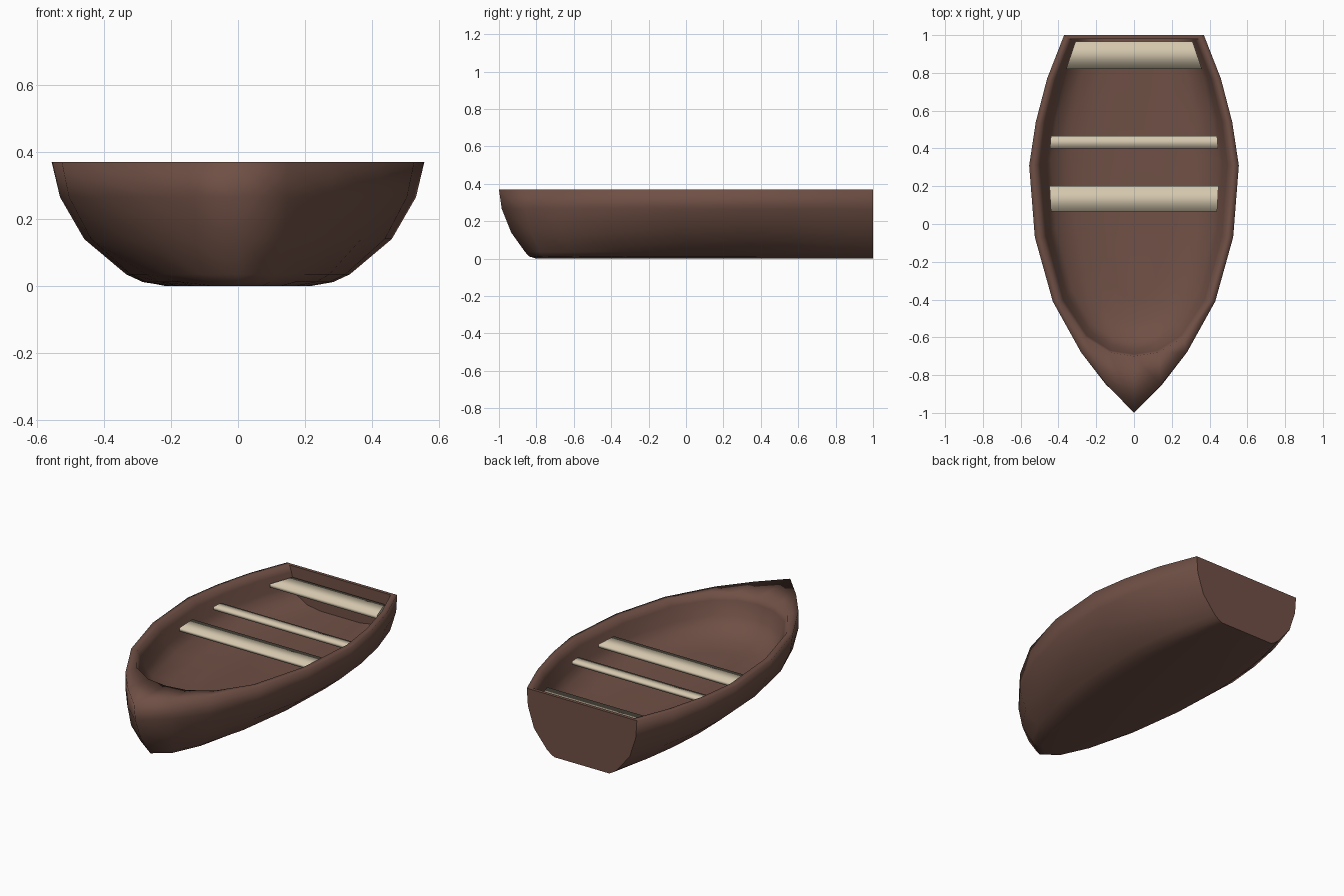
import bpy, bmesh

if "Cube" in bpy.data.objects:
    bpy.data.objects.remove(bpy.data.objects["Cube"])


def material(name, rgb):
    m = bpy.data.materials.new(name)
    m.diffuse_color = (*rgb, 1)
    m.use_nodes = True
    m.node_tree.nodes["Principled BSDF"].inputs["Base Color"].default_value = m.diffuse_color
    return m


BROWN = material("brown hull", (0.16, 0.08, 0.06))
CREAM = material("cream wood", (0.66, 0.57, 0.42))

# Half outlines (half width, y) from stern to bow
RIM = [(.37, 1), (.46, .77), (.52, .54), (.555, .31), (.525, -.07),
       (.43, -.41), (.28, -.68), (.145, -.85), (0, -1)]
BLUNT = [(.37, 1), (.46, .77), (.52, .54), (.555, .31), (.535, -.07),
         (.46, -.45), (.34, -.75), (.19, -.93), (0, -1)]
INNER = [(.34, .98), (.425, .77), (.485, .54), (.515, .31), (.485, -.07),
         (.39, -.41), (.26, -.60), (.13, -.68), (0, -.70)]


def outer_layer(z, width, bow, blunt, stern):
    """One level of the outer skin, rounder at the bow lower down."""
    half = []
    for i, ((w1, y1), (w2, y2)) in enumerate(zip(RIM, BLUNT)):
        w, y = w1 + (w2 - w1) * blunt, y1 + (y2 - y1) * blunt
        f = width + (stern - width) * max(0, 1 - i / 3)
        half.append((w * f, 1 - (1 - y) * (1 - bow) / 2, z))
    return half


def inner_layer(z, width, bow):
    """One level of the inner skin."""
    return [(w * width, .98 - (.98 - y) * (.98 - bow) / 1.68, z) for w, y in INNER]


def build_hull():
    layers = [
        outer_layer(0, .37, -.80, 1, .50),
        outer_layer(.012, .51, -.84, .9, .56),
        outer_layer(.035, .60, -.86, .8, .64),
        outer_layer(.14, .825, -.935, .5, .87),
        outer_layer(.265, .955, -.985, .2, .98),
        outer_layer(.37, 1, -1, 0, 1),
        inner_layer(.37, 1, -.70),
        inner_layer(.33, .96, -.69),
        inner_layer(.25, .91, -.66),
        inner_layer(.20, .85, -.62),
        inner_layer(.16, .65, -.52),
        inner_layer(.145, .40, -.40),
    ]
    bm = bmesh.new()
    loops = []
    for half in layers:
        ring = half + [(-x, y, z) for x, y, z in reversed(half[:-1])]
        loops.append([bm.verts.new(p) for p in ring])
    n = len(loops[0])
    stern_faces = []
    for a, b in zip(loops, loops[1:]):
        for i in range(n):
            j = (i + 1) % n
            f = bm.faces.new((a[i], a[j], b[j], b[i]))
            if i == n - 1:
                stern_faces.append(f)
    bm.faces.new(loops[0])
    bm.faces.new(loops[-1])
    bmesh.ops.recalc_face_normals(bm, faces=bm.faces)
    for f in bm.faces:
        f.smooth = True
    # Crisp edges round the transom, inside and out
    stern = set(stern_faces)
    for e in bm.edges:
        hits = sum(f in stern for f in e.link_faces)
        if hits == 1 or (hits == 2 and e.calc_face_angle(0) > .6):
            e.smooth = False
    mesh = bpy.data.meshes.new("hull")
    bm.to_mesh(mesh)
    bm.free()
    mesh.materials.append(BROWN)
    bpy.context.collection.objects.link(bpy.data.objects.new("hull", mesh))


def seat(name, y0, y1, w0, w1, top=.31, thick=.02):
    """Tapered plank across the boat, softly shaded along its long edges."""
    bm = bmesh.new()
    bmesh.ops.create_cube(bm, size=2)
    for f in bm.faces:
        f.smooth = abs(f.normal.x) < .5
    for v in bm.verts:
        front = v.co.y < 0
        v.co = (v.co.x * (w0 if front else w1), y0 if front else y1,
                top if v.co.z > 0 else top - thick)
    mesh = bpy.data.meshes.new(name)
    bm.to_mesh(mesh)
    bm.free()
    mesh.materials.append(CREAM)
    bpy.context.collection.objects.link(bpy.data.objects.new(name, mesh))


build_hull()
seat("stern_seat", .82, .965, .36, .31)
seat("narrow_thwart", .40, .465, .445, .44)
seat("wide_thwart", .065, .20, .44, .447)
